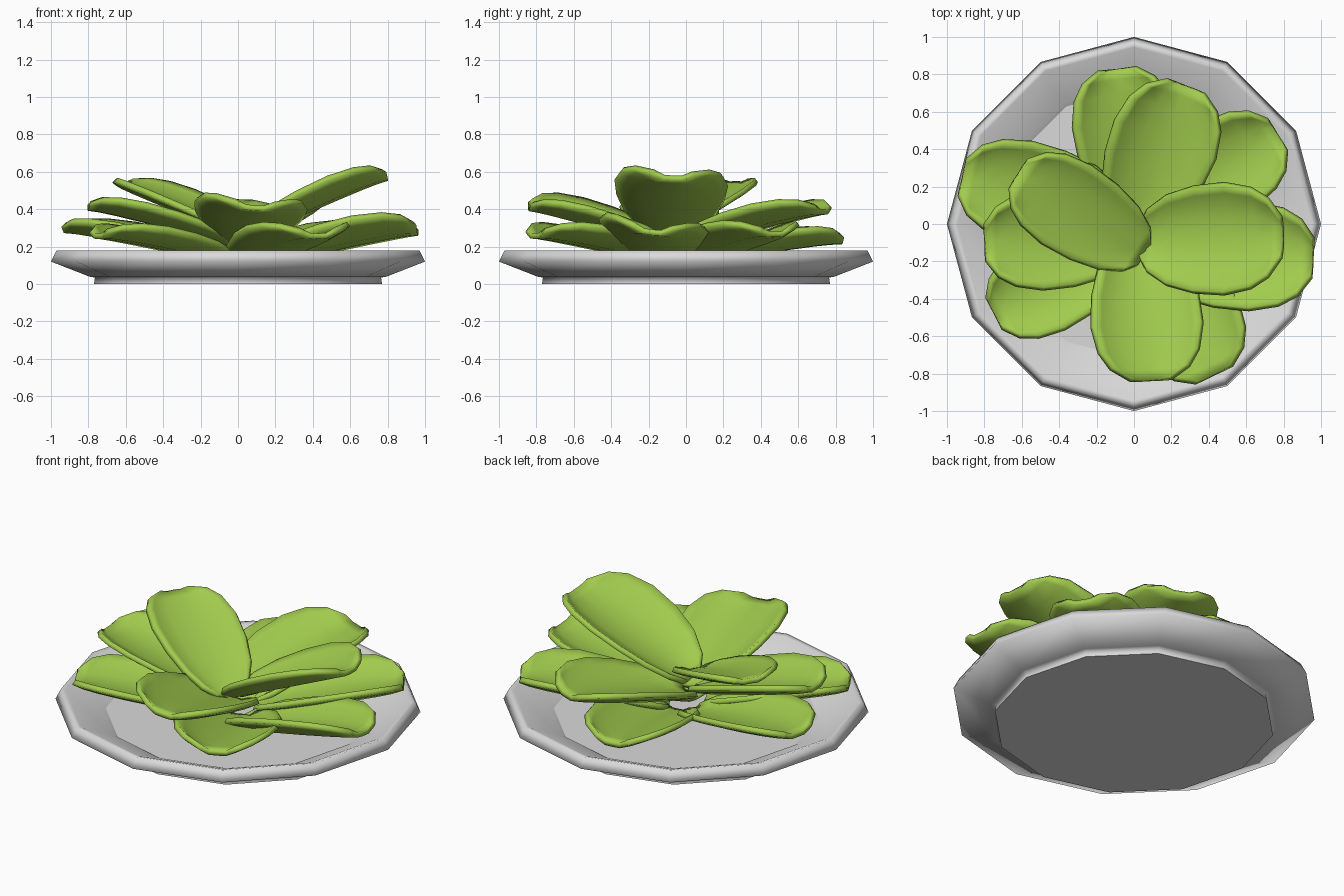
import bpy, bmesh, math
from mathutils import Vector

if "Cube" in bpy.data.objects:
    bpy.data.objects.remove(bpy.data.objects["Cube"])


def material(name, rgb):
    m = bpy.data.materials.new(name)
    m.diffuse_color = (*rgb, 1)
    m.use_nodes = True
    m.node_tree.nodes["Principled BSDF"].inputs["Base Color"].default_value = m.diffuse_color
    return m


white = material("plate_white", (0.70, 0.70, 0.70))
green = material("leaf_green", (0.36, 0.60, 0.075))


def finish(name, bm, mat, angle):
    bmesh.ops.recalc_face_normals(bm, faces=bm.faces)
    me = bpy.data.meshes.new(name)
    bm.to_mesh(me)
    bm.free()
    me.materials.append(mat)
    ob = bpy.data.objects.new(name, me)
    bpy.context.collection.objects.link(ob)
    bpy.ops.object.select_all(action='DESELECT')
    ob.select_set(True)
    bpy.context.view_layer.objects.active = ob
    bpy.ops.object.shade_smooth_by_angle(angle=math.radians(angle))
    return ob


# Twelve-sided plate: (radius, height) profile from foot over the rim to the floor
profile = [(0.77, 0), (0.765, 0.035), (0.79, 0.038), (1.0, 0.12), (0.97, 0.18),
           (0.945, 0.175), (0.75, 0.09), (0.725, 0.075)]
N = 12
bm = bmesh.new()
rings = [[bm.verts.new((r * math.cos(i * math.tau / N), r * math.sin(i * math.tau / N), z))
          for i in range(N)] for r, z in profile]
for a, b in zip(rings, rings[1:]):
    for i in range(N):
        j = (i + 1) % N
        bm.faces.new((a[i], a[j], b[j], b[i]))
bm.faces.new(rings[0])
bm.faces.new(rings[-1])
plate = finish("plate", bm, white, 120)
for p in plate.data.polygons:  # flat underside and floor, rounded rim
    p.use_smooth = len(p.vertices) == 4

# Leaf outline: (position along the leaf, share of full width)
OUTLINE = [(0, .28), (.07, .55), (.22, .80), (.42, .95), (.64, 1), (.82, .90), (.93, .70), (1, .36)]
COLS = (-1, -.85, -.45, 0, .45, .85, 1)


def leaf(name, base, tip, width, cup, roll=0.0):
    """Cupped leaf with a faint middle rib, running from base to tip."""
    base, tip = Vector(base), Vector(tip)
    along = tip - base
    side = Vector((-along.y, along.x, 0)).normalized()
    up = along.normalized().cross(side)
    bm = bmesh.new()
    rows = []
    for t, w in OUTLINE:
        row = []
        for u in COLS:
            s = u * w
            h = cup * abs(u * s) + (0.018 * w if u == 0 else 0) + roll * s * width / 2
            row.append(bm.verts.new(base + along * t + side * s * width / 2 + up * h))
        rows.append(row)
    for a, b in zip(rows, rows[1:]):
        for i in range(len(COLS) - 1):
            bm.faces.new((a[i], a[i + 1], b[i + 1], b[i]))
    ob = finish(name, bm, green, 60)
    sol = ob.modifiers.new("thickness", 'SOLIDIFY')
    sol.thickness = 0.03
    sol.offset = 0


# Lower, middle and top layers of leaves: base, tip, width, cup depth, roll
layers = {
    "lower_leaf": [
        ((0.00, 0.08, 0.11), (-0.09, 0.83, 0.22), 0.54, 0.11),
        ((0.08, 0.05, 0.11), (0.77, 0.48, 0.26), 0.52, 0.11),
        ((0.10, -0.16, 0.09), (0.96, -0.18, 0.27), 0.57, 0.12, -0.12),
        ((0.08, -0.08, 0.10), (0.43, -0.81, 0.25), 0.57, 0.11),
        ((-0.05, -0.12, 0.11), (-0.75, -0.48, 0.25), 0.49, 0.10),
        ((-0.08, 0.06, 0.12), (-0.92, 0.25, 0.28), 0.53, 0.10),
    ],
    "middle_leaf": [
        ((-0.01, 0.0, 0.19), (0.28, 0.74, 0.38), 0.57, 0.11),
        ((0.04, -0.08, 0.19), (0.09, -0.84, 0.40), 0.59, 0.11, -0.08),
        ((-0.02, -0.07, 0.20), (-0.80, -0.10, 0.40), 0.52, 0.10),
    ],
    "top_leaf": [
        ((0.04, -0.09, 0.23), (0.80, -0.07, 0.56), 0.59, 0.12, -0.06),
        ((0.05, -0.16, 0.25), (-0.62, 0.27, 0.53), 0.49, 0.07),
    ],
}
for layer, leaves in layers.items():
    for i, spec in enumerate(leaves):
        leaf(f"{layer}_{i + 1}", *spec)
